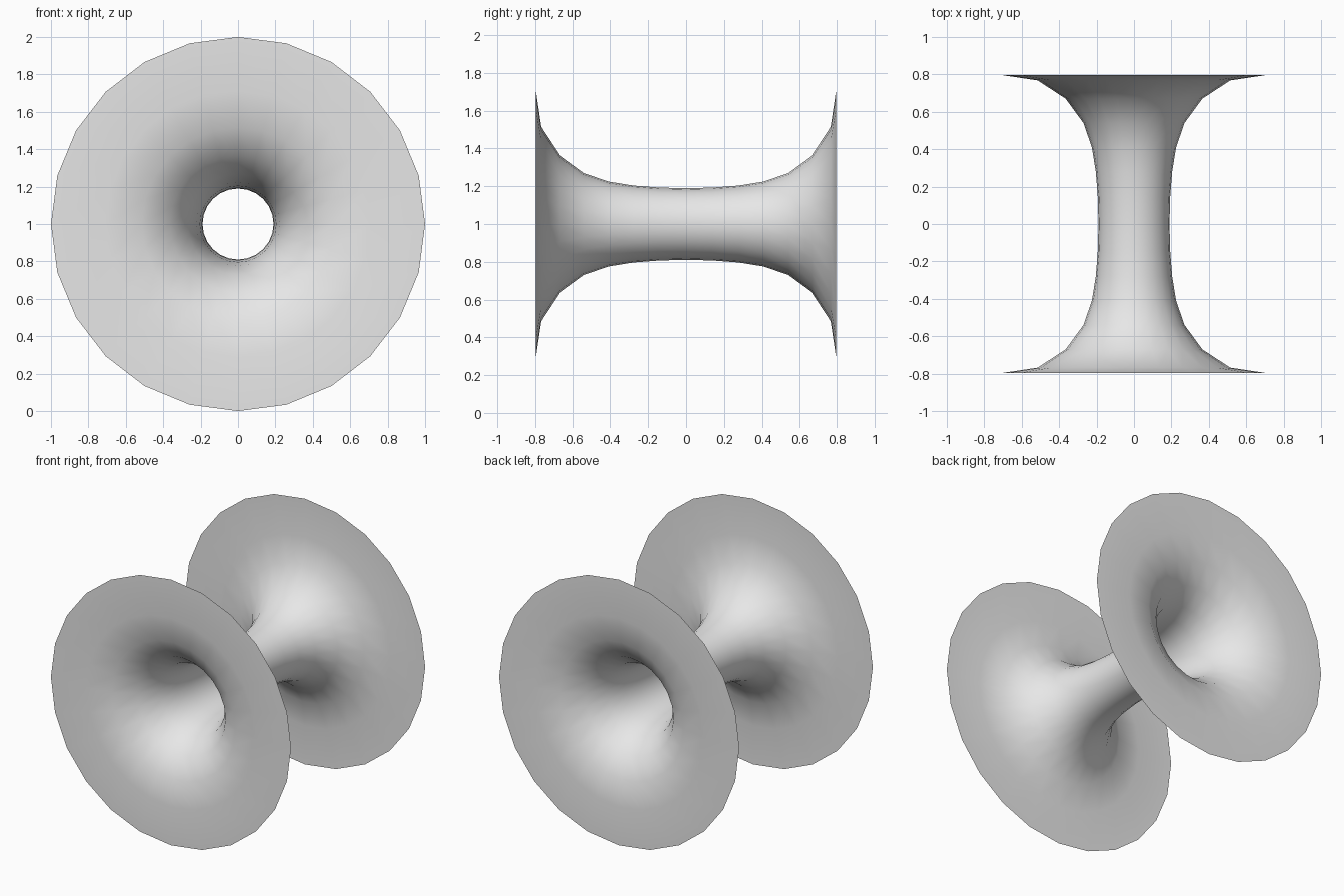
import bpy, bmesh, math
from mathutils import Vector

cube = bpy.data.objects.get("Cube")
if cube:
    bpy.data.objects.remove(cube, do_unlink=True)

SIDES = 24

# Plain grey finish
grey = bpy.data.materials.new("plain grey")
grey.use_nodes = True
colour = (0.8, 0.8, 0.8, 1.0)
grey.diffuse_color = colour
grey.node_tree.nodes["Principled BSDF"].inputs["Base Color"].default_value = colour

# Half profile from throat to rim: distance along y, radius
half = [(0.0, 0.19), (0.14, 0.193), (0.28, 0.204), (0.41, 0.225), (0.54, 0.27),
        (0.67, 0.365), (0.768, 0.515), (0.797, 0.71), (0.797, 1.0)]
profile = [(-y, r) for y, r in reversed(half[1:])] + half

# Flared open tube, spun about the y axis
bm = bmesh.new()
verts = [bm.verts.new((0, y, r)) for y, r in profile]
edges = [bm.edges.new(pair) for pair in zip(verts, verts[1:])]
bmesh.ops.spin(bm, geom=verts + edges, cent=(0, 0, 0), axis=(0, 1, 0),
               angle=math.tau, steps=SIDES, use_duplicate=False)
bmesh.ops.remove_doubles(bm, verts=bm.verts[:], dist=0.0005)

# Face the surface away from the axis
bm.normal_update()
middle = min(bm.faces, key=lambda f: abs(f.calc_center_median().y))
centre = middle.calc_center_median()
if middle.normal.dot(Vector((centre.x, 0, centre.z))) < 0:
    bmesh.ops.reverse_faces(bm, faces=bm.faces[:])

for face in bm.faces:
    face.smooth = True
mesh = bpy.data.meshes.new("flared_tube")
bm.to_mesh(mesh)
bm.free()
mesh.materials.append(grey)

tube = bpy.data.objects.new("flared_tube", mesh)
tube.location.z = 1.0
bpy.context.collection.objects.link(tube)
